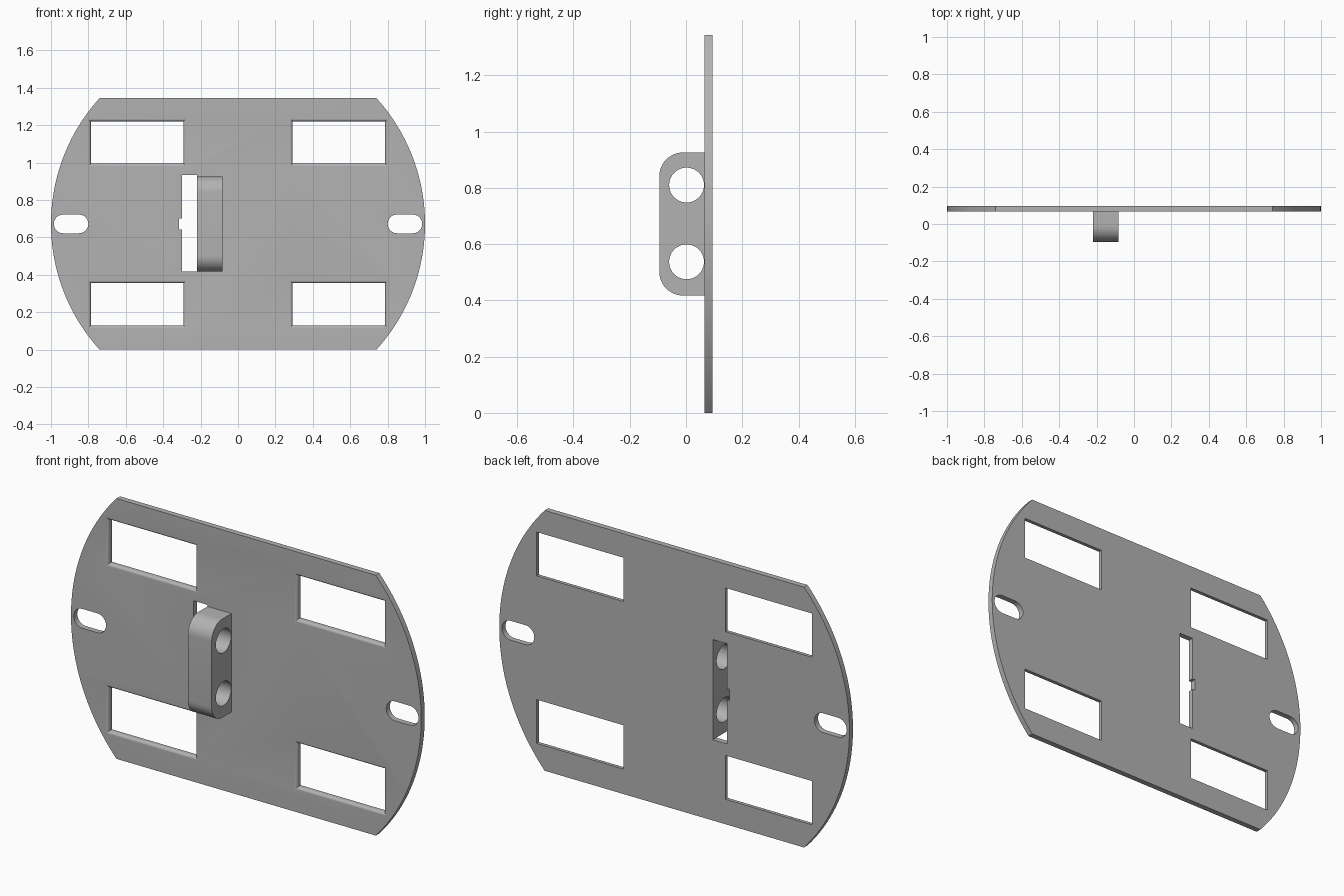
import bpy, bmesh, math
from mathutils import Vector

cube = bpy.data.objects.get("Cube")
if cube:
    bpy.data.objects.remove(cube)

FRONT, BACK = 0.066, 0.095      # plate faces along y
HEIGHT = 1.344
MID = HEIGHT / 2

grey = bpy.data.materials.new("plain_grey")
grey.use_nodes = True
GREY = (0.45, 0.45, 0.45, 1)
grey.diffuse_color = GREY
grey.node_tree.nodes["Principled BSDF"].inputs["Base Color"].default_value = GREY


def loft(name, rings):
    """Solid made by joining matching rings of points and capping both ends."""
    bm = bmesh.new()
    loops = [[bm.verts.new(p) for p in ring] for ring in rings]
    for a, b in zip(loops, loops[1:]):
        for i in range(len(a)):
            j = (i + 1) % len(a)
            bm.faces.new((a[i], a[j], b[j], b[i]))
    bm.faces.new(loops[0])
    bm.faces.new(loops[-1])
    bmesh.ops.recalc_face_normals(bm, faces=bm.faces)
    mesh = bpy.data.meshes.new(name)
    bm.to_mesh(mesh)
    bm.free()
    mesh.materials.append(grey)
    ob = bpy.data.objects.new(name, mesh)
    bpy.context.collection.objects.link(ob)
    return ob


def along_y(name, pts, y0, y1):
    return loft(name, [[(x, y, z) for x, z in pts] for y in (y0, y1)])


def along_x(name, pts, x0, x1):
    return loft(name, [[(x, y, z) for y, z in pts] for x in (x0, x1)])


def arc(cx, cy, r, start, end, steps):
    angles = [math.radians(start + (end - start) * i / steps) for i in range(steps + 1)]
    return [(cx + r * math.cos(a), cy + r * math.sin(a)) for a in angles]


def box(a0, a1, b0, b1):
    return [(a0, b0), (a1, b0), (a1, b1), (a0, b1)]


def cut(ob, cutters):
    """Subtract the cutters, bake the result and remove them."""
    for c in cutters:
        mod = ob.modifiers.new("cut", 'BOOLEAN')
        mod.operation, mod.solver, mod.object = 'DIFFERENCE', 'EXACT', c
    bpy.context.view_layer.update()
    graph = bpy.context.evaluated_depsgraph_get()
    baked = bpy.data.meshes.new_from_object(ob.evaluated_get(graph))
    ob.modifiers.clear()
    ob.data = baked
    for c in cutters:
        bpy.data.objects.remove(c)


def smooth(ob):
    bpy.ops.object.select_all(action='DESELECT')
    ob.select_set(True)
    bpy.context.view_layer.objects.active = ob
    bpy.ops.object.shade_smooth_by_angle(angle=math.radians(30))


# Plate: unit disc with flat top and bottom
corner = math.degrees(math.asin(MID))
outline = arc(0, MID, 1, -corner, corner, 40) + arc(0, MID, 1, 180 - corner, 180 + corner, 40)
plate = along_y("mounting_plate", outline, FRONT, BACK)


# Window cutter: rectangle that flares out in a fillet at the front face
def window(x, z, half_w=0.248, half_h=0.113, r=0.015):
    profile = [(BACK + 0.02, 0)]
    profile += [(FRONT + r - dy, r - dx) for dx, dy in arc(0, 0, r, 0, 90, 6)]
    profile.append((FRONT - 0.02, r))
    return loft("window_cutter", [
        [(px, y, pz) for px, pz in box(x - half_w - o, x + half_w + o, z - half_h - o, z + half_h + o)]
        for y, o in profile])


cutters = []
for side in (-1, 1):
    for z in (0.242, HEIGHT - 0.237):
        cutters.append(window(side * 0.539, z))
    # Rounded slot near the rim
    slot = arc(0.935, MID, 0.05, -90, 90, 12) + arc(0.85, MID, 0.05, 90, 270, 12)
    cutters.append(along_y("slot_cutter", [(side * x, z) for x, z in slot], 0, 0.2))

# Tall opening beside the block, with a small notch
opening = [(-0.22, 0.417), (-0.22, 0.934), (-0.3, 0.934), (-0.3, MID + 0.03),
           (-0.315, MID + 0.03), (-0.315, MID - 0.03), (-0.3, MID - 0.03), (-0.3, 0.417)]
cutters.append(along_y("opening_cutter", opening, 0, 0.2))
cut(plate, cutters)
smooth(plate)

# Block standing on the front, rounded away from the plate, with two cross holes
lo, hi, nose, r = 0.417, 0.926, -0.095, 0.085
side_profile = ([(FRONT, lo), (FRONT, hi)]
                + arc(nose + r, hi - r, r, 90, 180, 12)
                + arc(nose + r, lo + r, r, 180, 270, 12))
block = along_x("cross_hole_block", side_profile, -0.22, -0.084)
cut(block, [along_x("hole_cutter", arc(0.002, z, 0.062, 0, 351, 39), -0.4, 0.1)
            for z in (0.537, 0.81)])
smooth(block)
